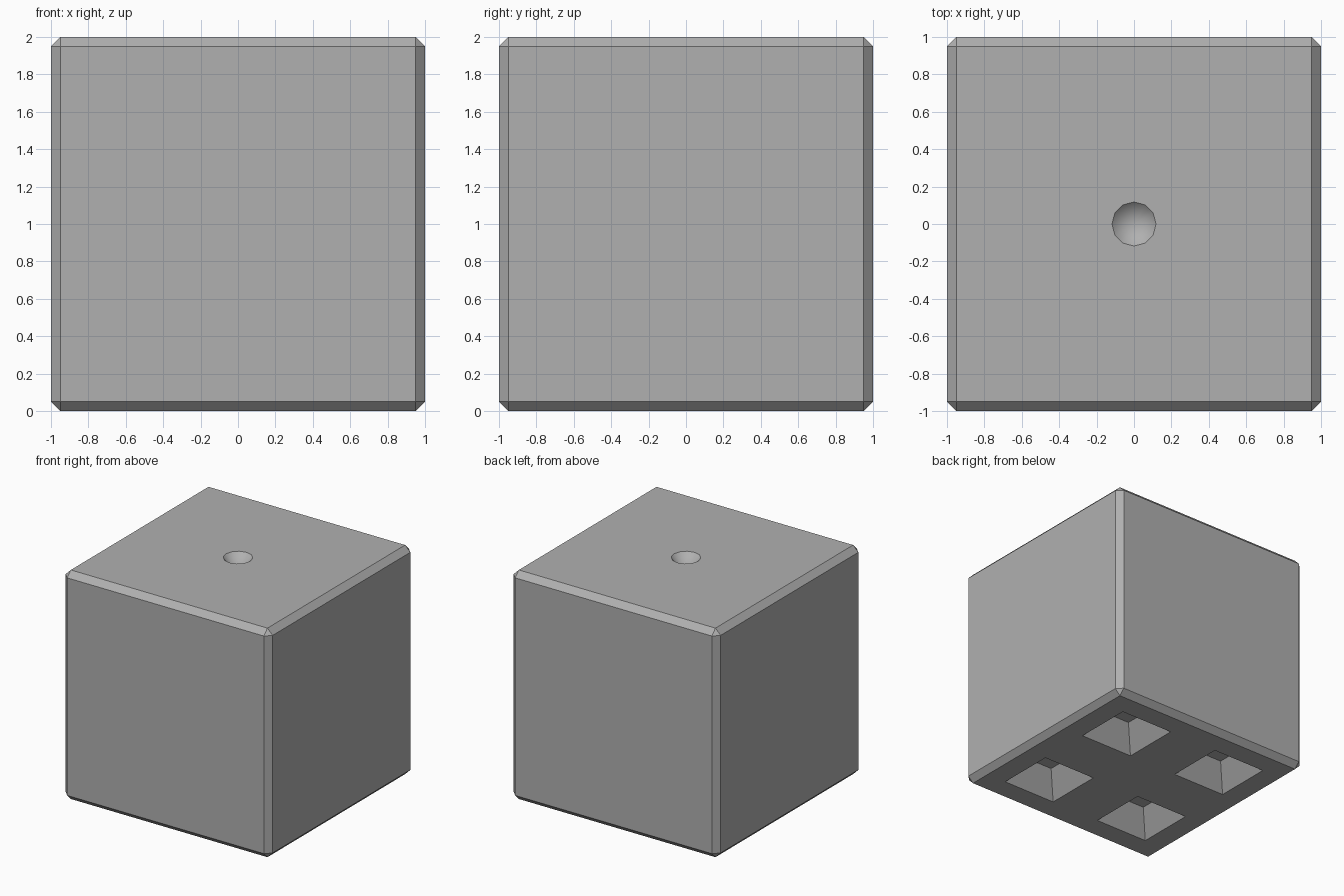
import bpy
from math import pi, sqrt, radians

if "Cube" in bpy.data.objects:
    bpy.data.objects.remove(bpy.data.objects["Cube"])

CHAMFER = 0.05
POCKET_OUT, POCKET_IN, POCKET_DEPTH = 0.26, 0.125, 0.21
DIMPLE_R, DIMPLE_DEPTH = 0.118, 0.118
GREY = 0.435


def cut(body, cutter):
    """Subtract a hidden cutter from the body."""
    cutter.hide_render = True
    mod = body.modifiers.new(cutter.name, 'BOOLEAN')
    mod.operation = 'DIFFERENCE'
    mod.solver = 'EXACT'
    mod.object = cutter
    bpy.context.view_layer.objects.active = body
    bpy.ops.object.modifier_apply(modifier=mod.name)
    bpy.data.objects.remove(cutter, do_unlink=True)


# Chamfered cube body in darker grey
bpy.ops.mesh.primitive_cube_add(size=2, location=(0, 0, 1))
body = bpy.context.object
body.name = "cube_body"
grey = bpy.data.materials.new("dark_grey")
grey.diffuse_color = (GREY, GREY, GREY, 1)
grey.use_nodes = True
grey.node_tree.nodes["Principled BSDF"].inputs["Base Color"].default_value = grey.diffuse_color
body.data.materials.append(grey)
bevel = body.modifiers.new("chamfer", 'BEVEL')
bevel.width = CHAMFER
bevel.segments = 1
bpy.ops.object.modifier_apply(modifier=bevel.name)

# Four tapered square pockets underneath, cutters continued below the base
extra = 0.1
slope = (POCKET_OUT - POCKET_IN) / POCKET_DEPTH
for x in (-0.5, 0.5):
    for y in (-0.5, 0.5):
        bpy.ops.mesh.primitive_cone_add(
            vertices=4, radius1=(POCKET_OUT + slope * extra) * sqrt(2),
            radius2=POCKET_IN * sqrt(2), depth=POCKET_DEPTH + extra,
            location=(x, y, (POCKET_DEPTH - extra) / 2), rotation=(0, 0, pi / 4))
        pocket = bpy.context.object
        pocket.name = "pocket_cutter"
        pocket.data.materials.append(grey)
        cut(body, pocket)

# Conical dimple in the middle of the top, doubled in size so it passes the face
bpy.ops.mesh.primitive_cone_add(
    vertices=12, radius1=2 * DIMPLE_R, radius2=0, depth=2 * DIMPLE_DEPTH,
    location=(0, 0, 2), rotation=(pi, 0, 0))
dimple = bpy.context.object
dimple.name = "dimple_cutter"
dimple.data.materials.append(grey)
cut(body, dimple)

# Smooth the dimple, keep chamfers and pockets sharp
bpy.ops.object.select_all(action='DESELECT')
body.select_set(True)
bpy.context.view_layer.objects.active = body
bpy.ops.object.shade_smooth_by_angle(angle=radians(33))
